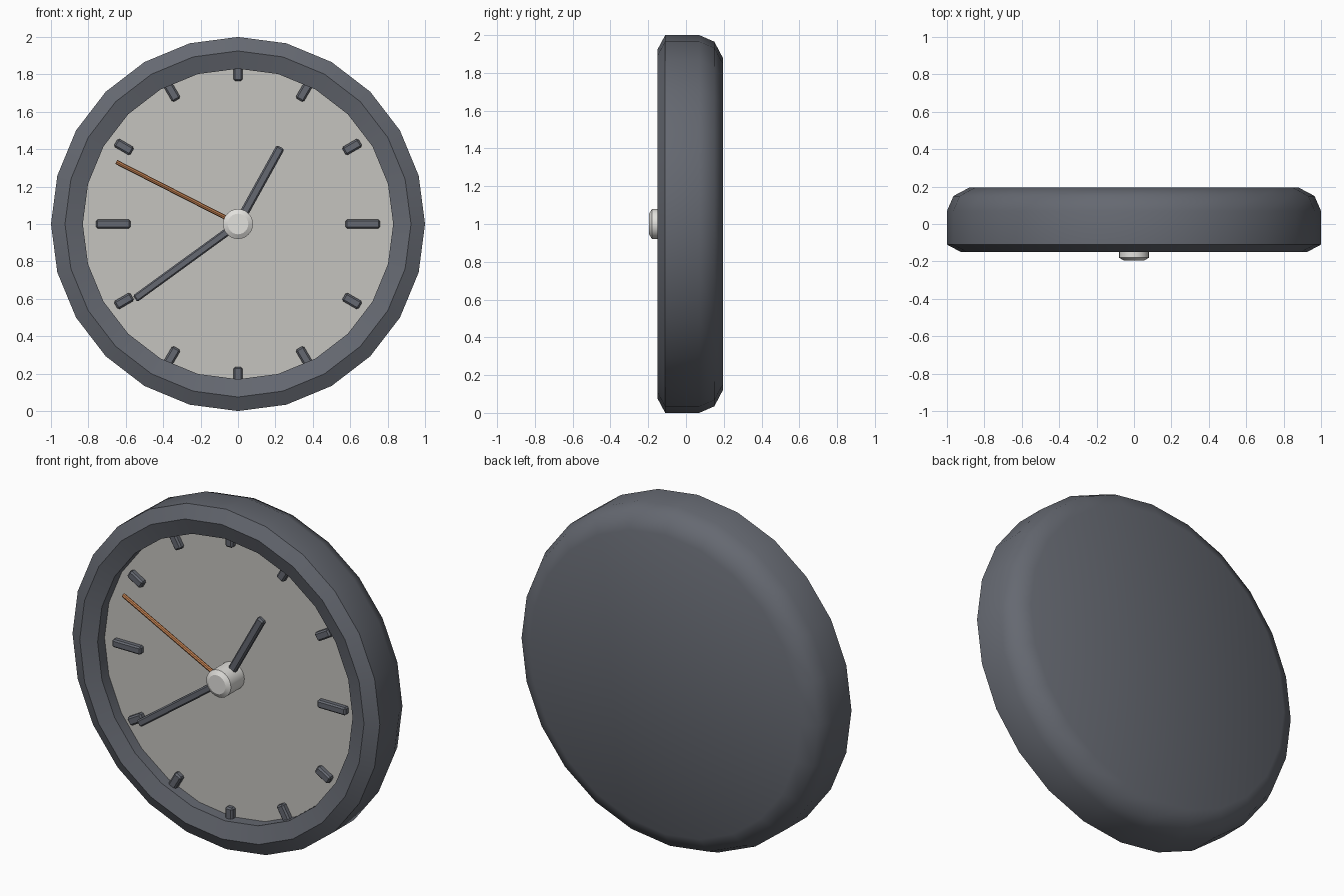
import bpy, bmesh
from math import sin, cos, pi, radians

cube = bpy.data.objects.get("Cube")
if cube:
    bpy.data.objects.remove(cube, do_unlink=True)

CENTRE = 1.0  # height of the dial centre


def material(name, colour):
    m = bpy.data.materials.new(name)
    m.use_nodes = True
    m.diffuse_color = (*colour, 1)
    m.node_tree.nodes["Principled BSDF"].inputs["Base Color"].default_value = (*colour, 1)
    return m


slate = material("dark slate", (0.13, 0.14, 0.165))
ivory = material("ivory dial", (0.56, 0.55, 0.52))
white = material("off white", (0.76, 0.75, 0.72))
copper = material("copper", (0.52, 0.21, 0.08))


def add_object(name, bm, mat):
    mesh = bpy.data.meshes.new(name)
    bmesh.ops.recalc_face_normals(bm, faces=bm.faces[:])
    bm.to_mesh(mesh)
    bm.free()
    mesh.materials.append(mat)
    obj = bpy.data.objects.new(name, mesh)
    bpy.context.collection.objects.link(obj)
    return obj


def lathe(name, profile, mat, sides=24, sharp=()):
    """Turn (radius, y) points about the dial axis; sharp lists the hard rings."""
    bm = bmesh.new()
    rings = []
    for r, y in profile:
        angles = [2 * pi * i / sides for i in range(sides)]
        rings.append([bm.verts.new((r * sin(a), y, CENTRE + r * cos(a))) for a in angles])
    for a, b in zip(rings, rings[1:]):
        for i in range(sides):
            j = (i + 1) % sides
            bm.faces.new((a[i], a[j], b[j], b[i]))
    bm.faces.new(rings[0])
    bm.faces.new(rings[-1])
    for f in bm.faces:
        f.smooth = True
    for k in sharp:
        for i in range(sides):
            bm.edges.get((rings[k][i], rings[k][(i + 1) % sides])).smooth = False
    return add_object(name, bm, mat)


def bar(name, x, z, y, angle, length, width, depth, mat):
    """Chamfered bar centred at x, z from the dial centre, turned clockwise."""
    bm = bmesh.new()
    bmesh.ops.create_cube(bm, size=1)
    bmesh.ops.scale(bm, vec=(width, depth, length), verts=bm.verts[:])
    bmesh.ops.bevel(bm, geom=bm.edges[:], offset=width * 0.18, segments=1, affect='EDGES')
    obj = add_object(name, bm, mat)
    obj.location = (x, y, CENTRE + z)
    obj.rotation_euler = (0, angle, 0)
    return obj


def hand(name, degrees, length, y, width, depth, mat):
    a = radians(degrees)
    return bar(name, sin(a) * length / 2, cos(a) * length / 2, y, a, length, width, depth, mat)


# Frame with raised bezel, recessed well and rounded back
lathe("frame",
      [(0.83, -0.045), (0.83, -0.12), (0.925, -0.15), (1.0, -0.11),
       (1.0, 0.07), (0.965, 0.15), (0.88, 0.195)],
      slate, sharp=(0, 1, 2, 3))

# Dial plate
lathe("dial", [(0.835, -0.055), (0.835, -0.03)], ivory, sharp=(0, 1))

# Hour markers, long ones at the sides
for side, label in ((1, "left"), (-1, "right")):
    bar("side_marker_" + label, side * 0.667, 0, -0.07, pi / 2, 0.185, 0.046, 0.04, slate)
    for up, level in ((1, "upper"), (-1, "lower")):
        for x, z, turn in ((0.353, 0.706, 30), (0.61, 0.412, 60)):
            bar(f"marker_{level}_{label}_{turn}", side * x, up * z, -0.07,
                side * up * radians(turn), 0.1, 0.05, 0.04, slate)
for up, level in ((1, "top"), (-1, "bottom")):
    bar("marker_" + level, 0, up * 0.815, -0.07, 0, 0.1, 0.048, 0.04, slate)

# Hands
hand("hour_hand", 29, 0.47, -0.1, 0.048, 0.035, slate)
hand("minute_hand", 234, 0.68, -0.13, 0.042, 0.03, slate)

# Thin round rod for the second hand
bm = bmesh.new()
bmesh.ops.create_cone(bm, cap_ends=True, segments=8, radius1=0.012, radius2=0.012, depth=0.73)
rod = add_object("second_hand", bm, copper)
tilt = radians(-63)
rod.location = (sin(tilt) * 0.365, -0.138, CENTRE + cos(tilt) * 0.365)
rod.rotation_euler = (0, tilt, 0)

# Centre cap over the spindle
lathe("centre_cap", [(0.055, -0.195), (0.08, -0.18), (0.08, -0.05)],
      white, sharp=(0, 1, 2))
